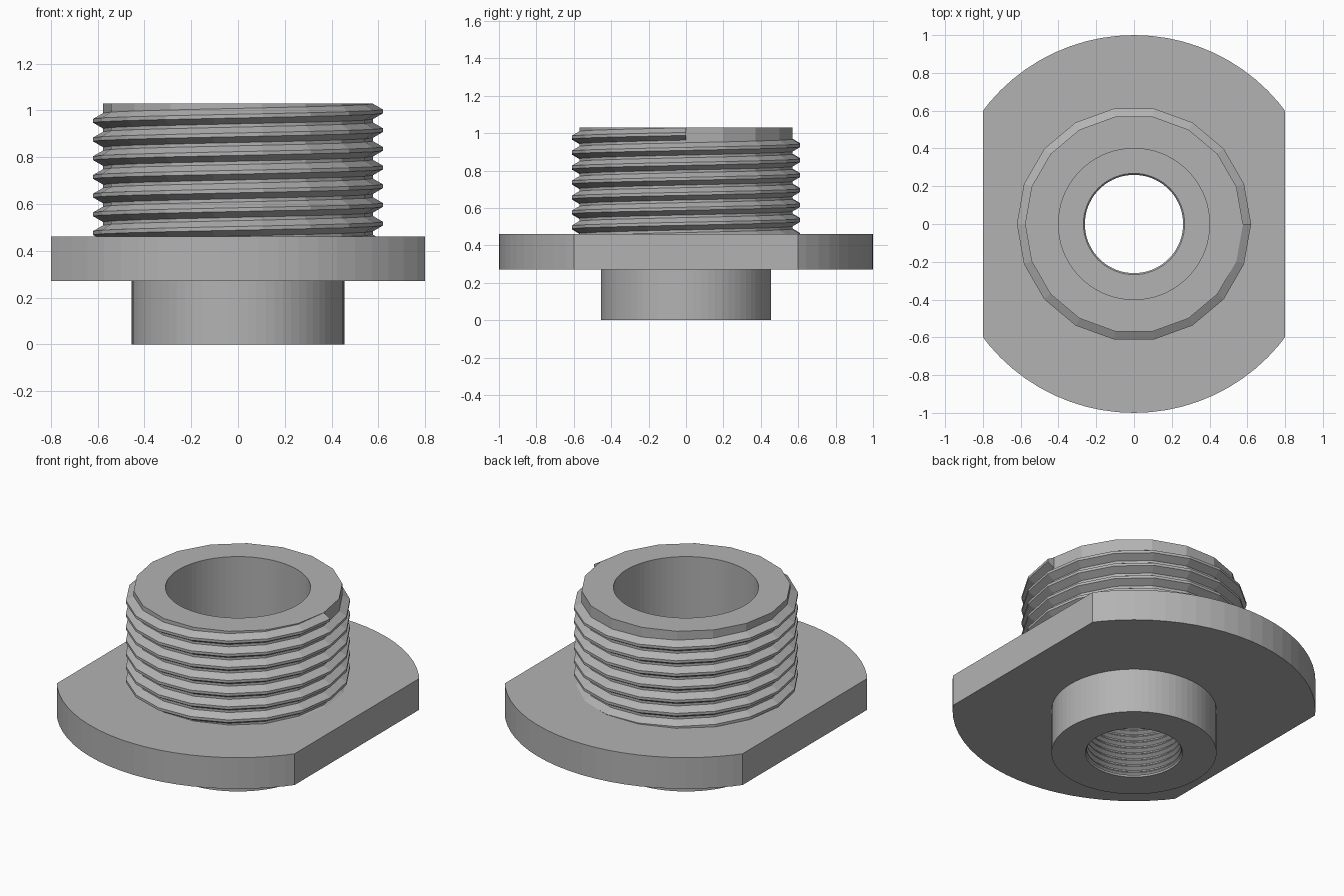
import bpy
import bmesh
from math import sin, cos, pi, radians

if "Cube" in bpy.data.objects:
    bpy.data.objects.remove(bpy.data.objects["Cube"])

# Single grey material
grey = bpy.data.materials.new("plain grey")
grey.use_nodes = True
colour = (0.45, 0.45, 0.45, 1)
grey.diffuse_color = colour
grey.node_tree.nodes["Principled BSDF"].inputs["Base Color"].default_value = colour

SEGMENTS = 72
FACETS = 18
STEP = 2 * pi / FACETS
ROOT, CREST = 0.577, 0.62
FLANGE_TOP, TOP = 0.46, 1.03
FLOOR = 0.42
PITCH = 0.08


def add_object(name, bm):
    bmesh.ops.recalc_face_normals(bm, faces=bm.faces)
    mesh = bpy.data.meshes.new(name)
    bm.to_mesh(mesh)
    bm.free()
    mesh.materials.append(grey)
    obj = bpy.data.objects.new(name, mesh)
    bpy.context.collection.objects.link(obj)
    return obj


def skin(bm, rings, around):
    """Join neighbouring rings with quads; 'around' also closes each ring."""
    for a, b in zip(rings, rings[1:]):
        n = len(a)
        for i in range(n if around else n - 1):
            j = (i + 1) % n
            bm.faces.new((a[i], a[j], b[j], b[i]))


def radius_at(r, angle, faceted):
    if not faceted:
        return r
    return r * cos(STEP / 2) / cos(angle % STEP - STEP / 2)


# Body profile: hub, flange and faceted neck, then down the bore
profile = [
    (0.268, 0, False), (0.455, 0, False), (0.455, 0.27, False),
    (1, 0.27, False), (1, FLANGE_TOP, False), (ROOT, FLANGE_TOP, True),
    (ROOT, TOP, True), (0.40, TOP, False), (0.40, FLOOR, False),
    (0.268, FLOOR, False),
]
# Fine grooves in the narrow hole
z = FLOOR - 0.01
while z > 0.03:
    profile += [(0.26, z, False), (0.26, z - 0.006, False),
                (0.28, z - 0.019, False), (0.28, z - 0.025, False)]
    z -= 0.038
profile.append((0.262, 0.01, False))

bm = bmesh.new()
rings = []
for r, z, faceted in profile:
    ring = []
    for i in range(SEGMENTS):
        a = 2 * pi * i / SEGMENTS
        rr = radius_at(r, a + 1e-7, faceted)
        ring.append(bm.verts.new((rr * cos(a), rr * sin(a), z)))
    rings.append(ring)
skin(bm, rings + rings[:1], True)

# Two flats on the flange
for side in (1, -1):
    cut = bmesh.ops.bisect_plane(
        bm, geom=bm.verts[:] + bm.edges[:] + bm.faces[:],
        plane_co=(0.8 * side, 0, 0), plane_no=(side, 0, 0), clear_outer=True)
    edges = [e for e in cut["geom_cut"] if isinstance(e, bmesh.types.BMEdge)]
    bmesh.ops.holes_fill(bm, edges=edges, sides=0)
add_object("flanged_body", bm)

# Outer thread: a ridge swept up a faceted helix
section = [(ROOT - 0.01, -0.033), (ROOT, -0.033), (CREST, -0.008),
           (CREST, 0.008), (ROOT, 0.033), (ROOT - 0.01, 0.033)]
TURNS = 8
END = 0.996
bm = bmesh.new()
rows = []
for i in range(TURNS * FACETS + 1):
    a = i * STEP
    lift = END - PITCH * (TURNS - i / FACETS)
    rows.append([bm.verts.new((r * cos(a), r * sin(a), lift + dz))
                 for r, dz in section])
skin(bm, rows, False)
bm.faces.new(rows[-1])
bmesh.ops.bisect_plane(
    bm, geom=bm.verts[:] + bm.edges[:] + bm.faces[:],
    plane_co=(0, 0, FLANGE_TOP), plane_no=(0, 0, -1), clear_outer=True)
add_object("outer_thread", bm)
